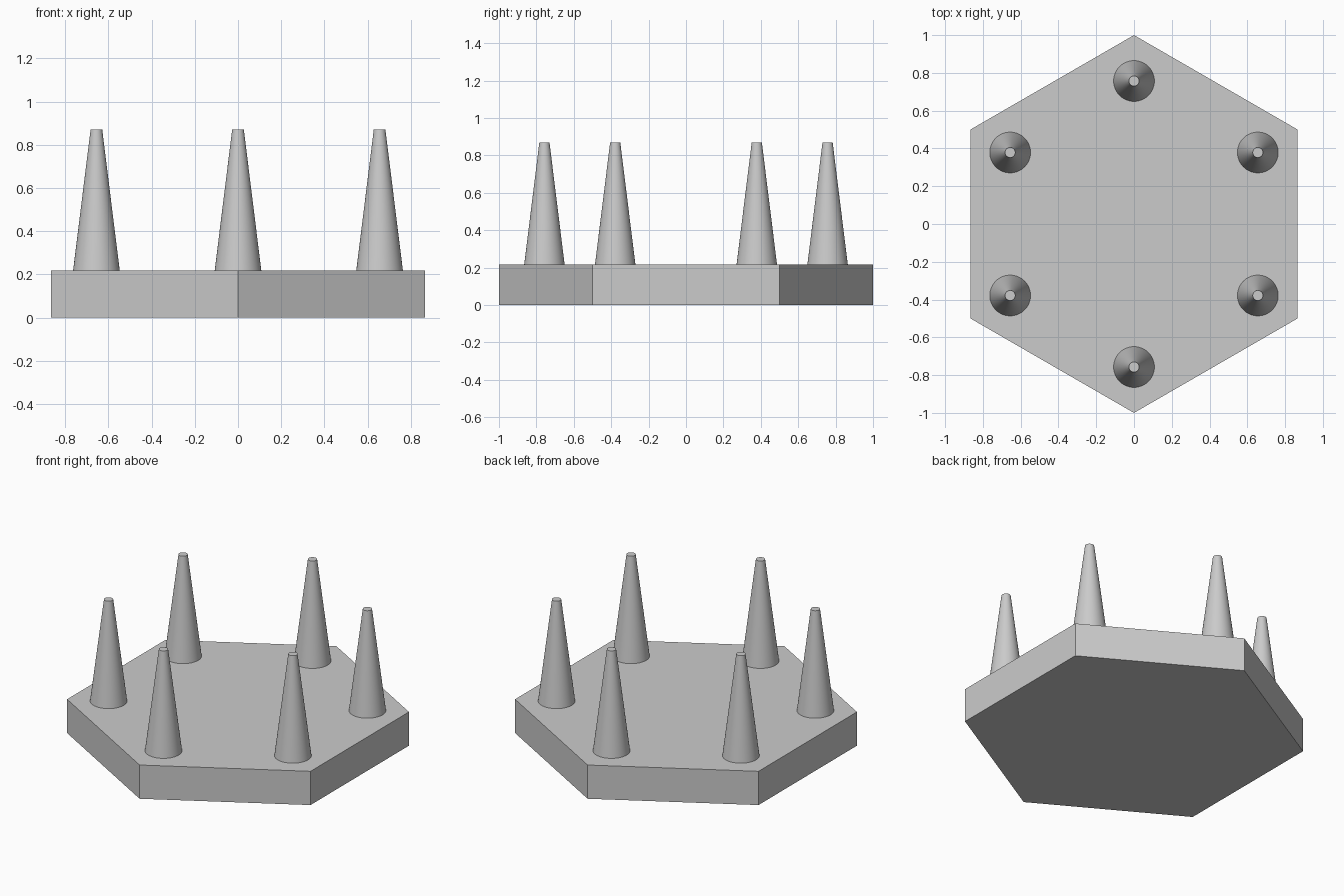
import bpy
import math

cube = bpy.data.objects.get("Cube")
if cube:
    bpy.data.objects.remove(cube, do_unlink=True)

BASE_HEIGHT = 0.217
TOTAL_HEIGHT = 0.87
RING_RADIUS = 0.757

# Single grey material
grey = bpy.data.materials.new("plain grey")
grey.use_nodes = True
colour = (0.6, 0.6, 0.6, 1)
grey.diffuse_color = colour
grey.node_tree.nodes["Principled BSDF"].inputs["Base Color"].default_value = colour


def finish(name):
    obj = bpy.context.object
    obj.name = name
    obj.data.materials.append(grey)
    return obj


# Hexagonal base with corners at front and back
bpy.ops.mesh.primitive_cylinder_add(
    vertices=6, radius=1, depth=BASE_HEIGHT, location=(0, 0, BASE_HEIGHT / 2))
finish("hexagonal_base")

# Six tapered pegs, one near each corner
peg_height = TOTAL_HEIGHT - BASE_HEIGHT
for i in range(6):
    angle = math.radians(90 + 60 * i)
    bpy.ops.mesh.primitive_cone_add(
        vertices=64, radius1=0.108, radius2=0.027, depth=peg_height,
        location=(RING_RADIUS * math.cos(angle), RING_RADIUS * math.sin(angle),
                  BASE_HEIGHT + peg_height / 2))
    finish(f"tapered_peg_{i + 1}")
    bpy.ops.object.shade_smooth_by_angle(angle=math.radians(30))
